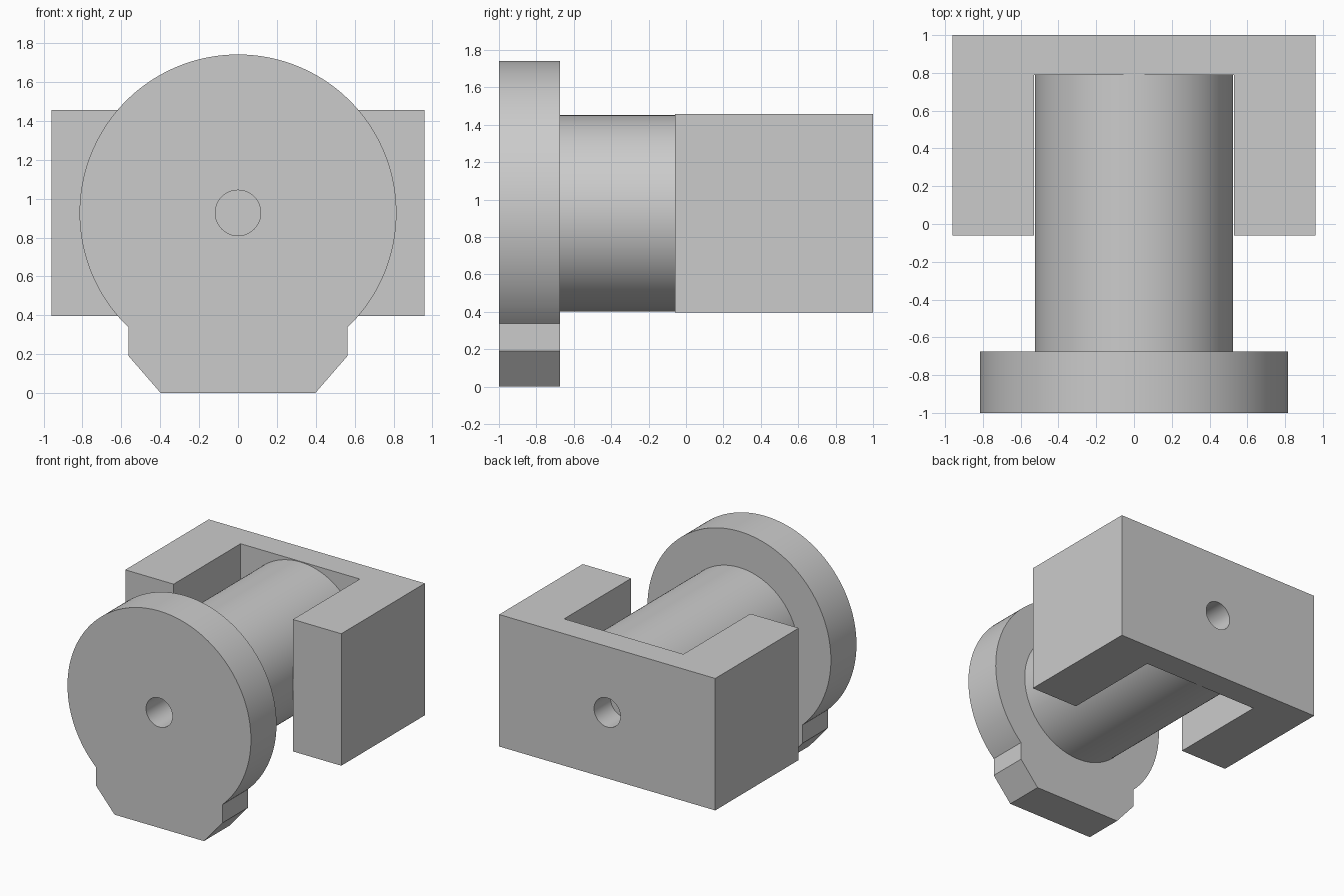
import bpy
import bmesh
from math import acos, asin, cos, pi, sin

default = bpy.data.objects.get("Cube")
if default:
    bpy.data.objects.remove(default, do_unlink=True)

AXIS_Z = 0.927
FLANGE_R = 0.815
SHAFT_R = 0.525
HOLE_R = 0.117
FRONT, FLANGE_BACK = -1.0, -0.675
SLOT_END, BACK = 0.79, 1.0

# One plain grey for every part
grey = bpy.data.materials.new("plain_grey")
grey.use_nodes = True
colour = (0.6, 0.6, 0.6, 1)
grey.diffuse_color = colour
grey.node_tree.nodes["Principled BSDF"].inputs["Base Color"].default_value = colour


def prism(name, outline, start, end, place):
    """Extrude a 2D outline between two levels; place maps (a, b, level) to xyz."""
    bm = bmesh.new()
    base = bm.faces.new([bm.verts.new(place(a, b, start)) for a, b in outline])
    grown = bmesh.ops.extrude_face_region(bm, geom=[base], use_keep_orig=True)
    shift = [e - s for e, s in zip(place(0, 0, end), place(0, 0, start))]
    top = [g for g in grown["geom"] if isinstance(g, bmesh.types.BMVert)]
    bmesh.ops.translate(bm, verts=top, vec=shift)
    bmesh.ops.recalc_face_normals(bm, faces=bm.faces)
    mesh = bpy.data.meshes.new(name)
    bm.to_mesh(mesh)
    bm.free()
    mesh.materials.append(grey)
    obj = bpy.data.objects.new(name, mesh)
    bpy.context.collection.objects.link(obj)
    return obj


def along_y(a, b, level):
    return (a, level, b)


def along_z(a, b, level):
    return (a, b, level)


def arc(radius, start, end, steps):
    return [(radius * cos(start + (end - start) * i / steps),
             AXIS_Z + radius * sin(start + (end - start) * i / steps))
            for i in range(steps + 1)]


def circle(radius, steps):
    return arc(radius, 0, 2 * pi, steps)[:-1]


def select_only(obj):
    bpy.ops.object.select_all(action="DESELECT")
    obj.select_set(True)
    bpy.context.view_layer.objects.active = obj


def drill(obj, start, end):
    """Cut the round centre hole through a part."""
    cutter = prism("hole_cutter", circle(HOLE_R, 48), start, end, along_y)
    cutter.hide_render = True
    cut = obj.modifiers.new("hole", "BOOLEAN")
    cut.operation = "DIFFERENCE"
    cut.solver = "EXACT"
    cut.object = cutter
    select_only(obj)
    bpy.ops.object.modifier_apply(modifier=cut.name)
    bpy.data.objects.remove(cutter, do_unlink=True)


# Round flange with a chamfered foot
foot_half, foot_flat, foot_shoulder = 0.562, 0.397, 0.19
side = acos(foot_half / FLANGE_R)
flange_outline = arc(FLANGE_R, -side, pi + side, 120) + [
    (-foot_half, foot_shoulder), (-foot_flat, 0), (foot_flat, 0), (foot_half, foot_shoulder)]
flange = prism("flange", flange_outline, FRONT, FLANGE_BACK, along_y)
drill(flange, FRONT - 0.1, FLANGE_BACK + 0.1)

# Solid shaft between flange and yoke
shaft = prism("shaft", circle(SHAFT_R, 128), FLANGE_BACK, SLOT_END, along_y)

# U-shaped yoke, open towards the flange
outer, inner, mouth = 0.96, 0.53, -0.06
right_half = [(inner, SLOT_END), (inner, mouth), (outer, mouth), (outer, BACK)]
yoke_outline = right_half + [(-x, y) for x, y in reversed(right_half)]
yoke = prism("yoke", yoke_outline, 0.397, 1.457, along_z)
drill(yoke, SLOT_END - 0.1, BACK + 0.1)

# Smooth round walls, crisp edges
for part in (flange, shaft, yoke):
    select_only(part)
    bpy.ops.object.shade_smooth_by_angle(angle=pi / 6)
